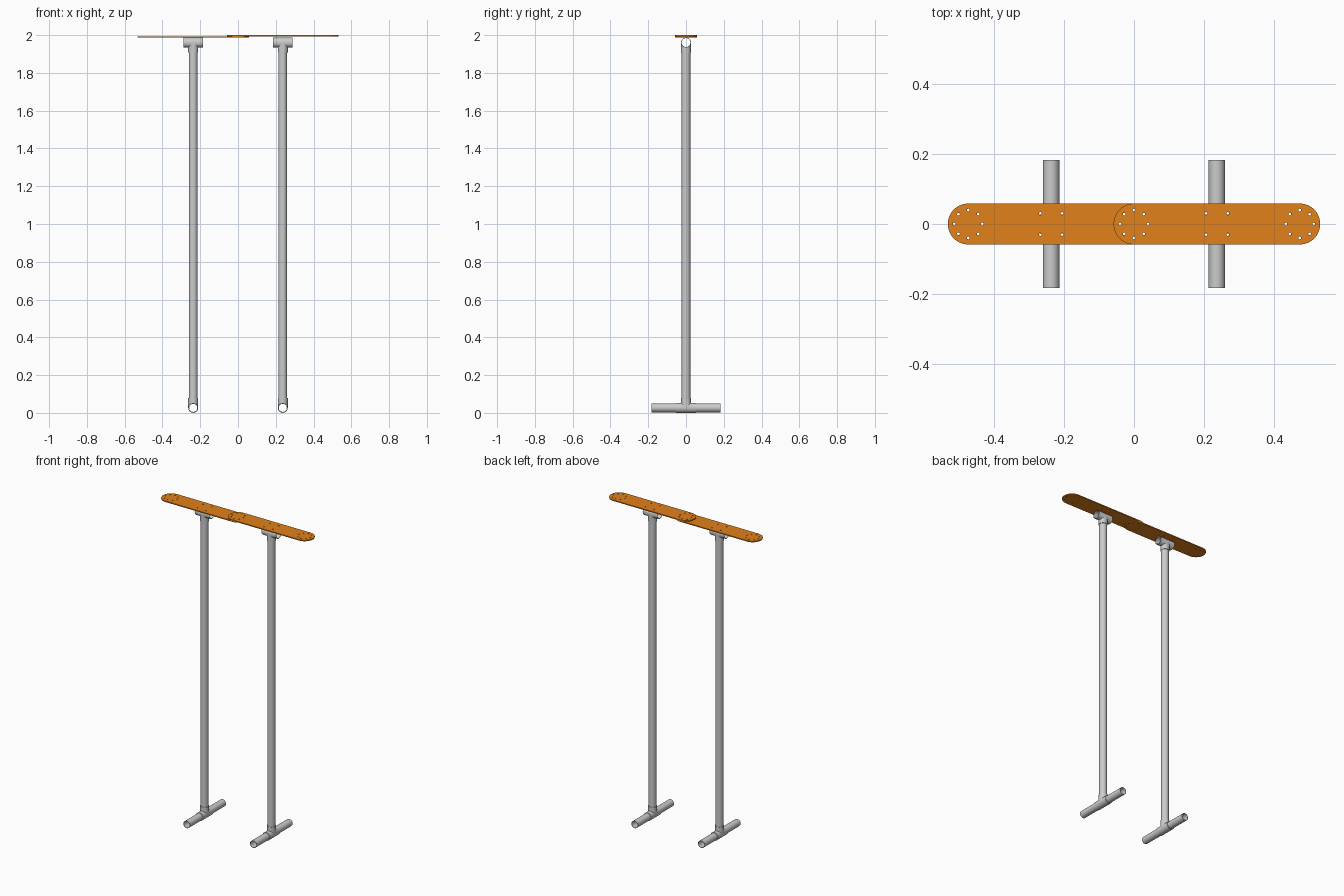
import bpy, bmesh
from math import pi, cos, sin, radians
from mathutils import Matrix

if "Cube" in bpy.data.objects:
    bpy.data.objects.remove(bpy.data.objects["Cube"])

POST_X = 0.237
PIPE_R, PIPE_IN = 0.0232, 0.0212
TEE_R, TEE_IN, TEE_L = 0.0265, 0.0234, 0.052
PLATE_T = 0.0065
PLATE_R = 0.0585
TOP_AXIS = 2 - 2 * PLATE_T - TEE_R

orange = bpy.data.materials.new("orange")
orange.diffuse_color = (0.75, 0.22, 0.01, 1)
orange.use_nodes = True
orange.node_tree.nodes["Principled BSDF"].inputs["Base Color"].default_value = orange.diffuse_color


def add(name, mesh, loc=(0, 0, 0), rot=(0, 0, 0)):
    ob = bpy.data.objects.new(name, mesh)
    bpy.context.collection.objects.link(ob)
    ob.location, ob.rotation_euler = loc, rot
    return ob


def bake(ob):
    """Evaluated, cleaned and smooth-shaded mesh; removes the helper object."""
    bpy.context.view_layer.update()
    dg = bpy.context.evaluated_depsgraph_get()
    me = bpy.data.meshes.new_from_object(ob.evaluated_get(dg))
    bpy.data.objects.remove(ob)
    bm = bmesh.new()
    bm.from_mesh(me)
    bmesh.ops.remove_doubles(bm, verts=bm.verts, dist=1e-5)
    bmesh.ops.recalc_face_normals(bm, faces=bm.faces)
    bm.to_mesh(me)
    bm.free()
    me.shade_smooth()
    me.set_sharp_from_angle(angle=radians(35))
    return me


def arc(cx, cy, r, start=0.0, sweep=2 * pi, n=32):
    count = n if sweep >= 2 * pi else n + 1
    return [(cx + r * cos(start + sweep * i / n), cy + r * sin(start + sweep * i / n))
            for i in range(count)]


def extruded(outlines, depth):
    """Flat filled outlines (inner ones are holes) extruded about z = 0."""
    cu = bpy.data.curves.new("outline", 'CURVE')
    cu.dimensions, cu.fill_mode, cu.extrude = '2D', 'BOTH', depth / 2
    for pts in outlines:
        sp = cu.splines.new('POLY')
        sp.points.add(len(pts) - 1)
        for p, (x, y) in zip(sp.points, pts):
            p.co = (x, y, 0, 1)
        sp.use_cyclic_u = True
    return bake(add("helper", cu))


def tube(length):
    return extruded([arc(0, 0, PIPE_R), arc(0, 0, PIPE_IN)], length)


def cylinder(r, depth, matrix):
    me = bpy.data.meshes.new("cyl")
    bm = bmesh.new()
    bmesh.ops.create_cone(bm, cap_ends=True, segments=32, radius1=r, radius2=r,
                          depth=depth, matrix=matrix)
    bm.to_mesh(me)
    bm.free()
    ob = add("helper", me)
    ob.hide_render = True
    return ob


def tee_mesh():
    """Tee fitting: run along x, branch up z, bored hollow."""
    along_x = Matrix.Rotation(pi / 2, 4, 'Y')
    up = Matrix.Translation((0, 0, TEE_L / 2))
    body = cylinder(TEE_R, 2 * TEE_L, along_x)
    tools = [(cylinder(TEE_R, TEE_L, up), 'UNION'),
             (cylinder(TEE_IN, 2 * TEE_L + 0.02, along_x), 'DIFFERENCE'),
             (cylinder(TEE_IN, TEE_L + 0.01, Matrix.Translation((0, 0, TEE_L / 2 + 0.005))),
              'DIFFERENCE')]
    for tool, op in tools:
        mod = body.modifiers.new(op, 'BOOLEAN')
        mod.operation, mod.object, mod.solver = op, tool, 'EXACT'
    me = bake(body)
    for tool, _ in tools:
        bpy.data.objects.remove(tool)
    return me


# shared part meshes
tee = tee_mesh()
z0, z1 = TEE_R + 0.024, TOP_AXIS - 0.024
post = tube(z1 - z0)
foot_in, foot_out = 0.024, 0.183
foot = tube(foot_out - foot_in)

# drilled plate with round ends, end hole circles and a square of bolt holes
half = POST_X
outline = arc(half, 0, PLATE_R, -pi / 2, pi) + arc(-half, 0, PLATE_R, pi / 2, pi)
holes = [arc(s * half + 0.04 * cos(k * pi / 4), 0.04 * sin(k * pi / 4), 0.004, n=12)
         for s in (-1, 1) for k in range(8)]
holes += [arc(sx * 0.031, sy * 0.03, 0.004, n=12) for sx in (-1, 1) for sy in (-1, 1)]
plate = extruded([outline] + holes, PLATE_T)
plate.materials.clear()
plate.materials.append(orange)

# two stands, the right plate overlapping the left one
for side, s in (("left", -1), ("right", 1)):
    x = s * POST_X
    add(side + "_post", post, (x, 0, (z0 + z1) / 2))
    add(side + "_base_tee", tee, (x, 0, TEE_R), (0, 0, pi / 2))
    add(side + "_top_tee", tee, (x, 0, TOP_AXIS), (pi, 0, 0))
    for end, e in (("front", -1), ("back", 1)):
        add(f"{side}_{end}_foot", foot, (x, e * (foot_in + foot_out) / 2, TEE_R), (pi / 2, 0, 0))
    add(side + "_plate", plate, (x, 0, 2 - PLATE_T * (0.5 if s > 0 else 1.5)))
